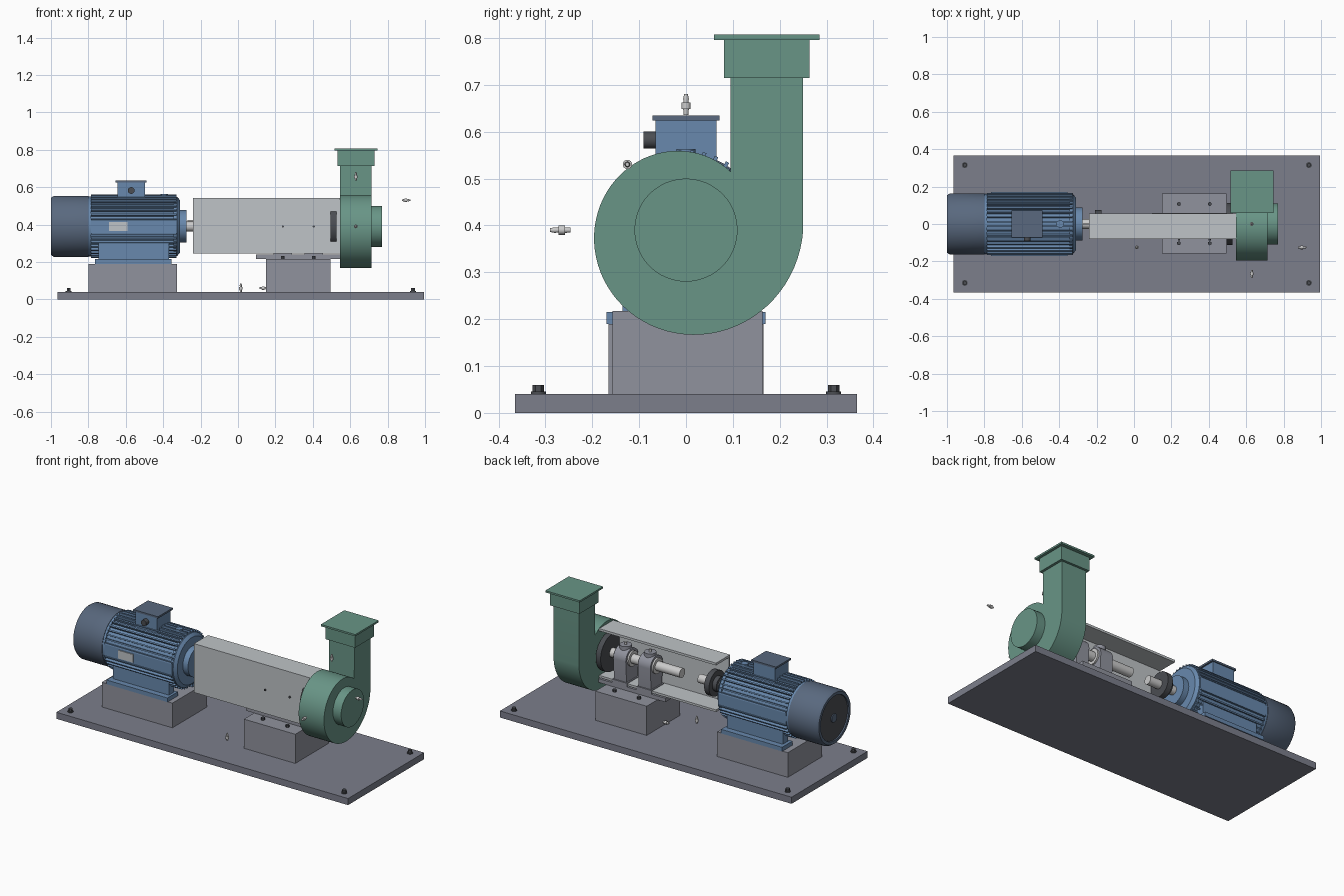
import bpy, bmesh
from math import pi, sin, cos, radians
from mathutils import Matrix, Vector

if "Cube" in bpy.data.objects:
    bpy.data.objects.remove(bpy.data.objects["Cube"])

AXIS_Z = 0.39  # height of the shaft line


def material(name, r, g, b):
    m = bpy.data.materials.new(name)
    m.diffuse_color = (r, g, b, 1)
    m.use_nodes = True
    m.node_tree.nodes["Principled BSDF"].inputs["Base Color"].default_value = m.diffuse_color
    return m


BLUE = material("motor_blue", 0.14, 0.25, 0.42)
NAVY = material("cowl_blue", 0.10, 0.14, 0.21)
GREEN = material("fan_green", 0.14, 0.30, 0.24)
SLATE = material("base_slate", 0.20, 0.21, 0.26)
STONE = material("pedestal_grey", 0.28, 0.29, 0.34)
LIGHT = material("guard_grey", 0.52, 0.55, 0.57)
STEEL = material("steel", 0.60, 0.61, 0.63)
DARK = material("dark_metal", 0.07, 0.075, 0.085)


def finish(name, bm, mat, smooth=False):
    bmesh.ops.recalc_face_normals(bm, faces=bm.faces)
    me = bpy.data.meshes.new(name)
    bm.to_mesh(me)
    bm.free()
    ob = bpy.data.objects.new(name, me)
    bpy.context.collection.objects.link(ob)
    me.materials.append(mat)
    if smooth:
        bpy.ops.object.select_all(action='DESELECT')
        ob.select_set(True)
        bpy.context.view_layer.objects.active = ob
        bpy.ops.object.shade_smooth_by_angle(angle=radians(35))
    return ob


def add_box(bm, x, y, z, rot=None):
    size = Matrix.Diagonal((x[1] - x[0], y[1] - y[0], z[1] - z[0], 1))
    mid = Matrix.Translation(((x[0] + x[1]) / 2, (y[0] + y[1]) / 2, (z[0] + z[1]) / 2))
    bmesh.ops.create_cube(bm, size=1, matrix=(rot or Matrix()) @ mid @ size)


def box(name, x, y, z, mat):
    bm = bmesh.new()
    add_box(bm, x, y, z)
    return finish(name, bm, mat)


def turned(name, profile, mat, origin=(0, 0, AXIS_Z), axis='X', n=48):
    """Revolve (distance along axis, radius) points."""
    bm = bmesh.new()
    vs = [bm.verts.new((0, r, d)) for d, r in profile]
    es = [bm.edges.new(p) for p in zip(vs, vs[1:])]
    bmesh.ops.spin(bm, geom=vs + es, cent=(0, 0, 0), axis=(0, 0, 1), angle=2 * pi, steps=n)
    bmesh.ops.remove_doubles(bm, verts=bm.verts, dist=1e-5)
    direction = {'X': (1, 0, 0), 'Y': (0, 1, 0), 'Z': (0, 0, 1), '-Y': (0, -1, 0)}[axis]
    rot = Vector((0, 0, 1)).rotation_difference(Vector(direction)).to_matrix().to_4x4()
    bm.transform(Matrix.Translation(origin) @ rot)
    return finish(name, bm, mat, True)


def rod(name, a, b, r, mat, origin=(0, 0, AXIS_Z), axis='X', n=48):
    return turned(name, [(a, 0), (a, r), (b, r), (b, 0)], mat, origin, axis, n)


def prism(name, points, x, mat, smooth=False):
    """Extrude a (y, z) outline along x."""
    bm = bmesh.new()
    f = bm.faces.new([bm.verts.new((x[0], y, z)) for y, z in points])
    ext = bmesh.ops.extrude_face_region(bm, geom=[f], use_keep_orig=True)
    new = [v for v in ext['geom'] if isinstance(v, bmesh.types.BMVert)]
    bmesh.ops.translate(bm, verts=new, vec=(x[1] - x[0], 0, 0))
    return finish(name, bm, mat, smooth)


# Base plate with corner bolts
box("base_plate", (-0.965, 0.995), (-0.365, 0.365), (0, 0.04), SLATE)
for x in (-0.905, 0.935):
    for y in (-0.315, 0.315):
        rod("anchor_washer", 0.04, 0.046, 0.016, DARK, (x, y, 0), 'Z', 24)
        rod("anchor_bolt", 0.04, 0.06, 0.012, DARK, (x, y, 0), 'Z', 6)

# Pedestals
box("motor_pedestal", (-0.80, -0.325), (-0.165, 0.165), (0.04, 0.19), STONE)
box("bearing_pedestal", (0.15, 0.495), (-0.157, 0.163), (0.04, 0.217), STONE)
box("bearing_sole_plate", (0.097, 0.545), (-0.06, 0.06), (0.217, 0.24), STONE)

# Motor body, end shields and fan cowl
rod("motor_barrel", -0.80, -0.33, 0.152, BLUE)
for x in (-0.80, -0.345):
    rod("motor_end_ring", x, x + 0.015, 0.160, BLUE)
turned("motor_end_shield", [(-0.34, 0), (-0.34, 0.158), (-0.325, 0.158), (-0.31, 0.14),
                            (-0.31, 0.087), (-0.275, 0.087), (-0.275, 0)], BLUE)
turned("fan_cowl", [(-0.80, 0), (-0.80, 0.163), (-0.985, 0.163), (-1.0, 0.153),
                    (-1.0, 0.135), (-0.985, 0.135), (-0.985, 0)], NAVY)
rod("cowl_grille", -0.992, -0.98, 0.134, DARK)
rod("cowl_hub", -0.998, -0.98, 0.026, NAVY)

# Cooling fins around the barrel, left off at the plain sides
bm = bmesh.new()
for i in range(40):
    a = 2 * pi * (i + 0.5) / 40
    if abs(sin(a)) > 0.22:
        rot = Matrix.Translation((0, 0, AXIS_Z)) @ Matrix.Rotation(a, 4, 'X')
        add_box(bm, (-0.785, -0.33), (0.145, 0.170), (-0.004, 0.004), rot)
finish("cooling_fins", bm, BLUE)
for s in (-1, 1):
    y = sorted((s * 0.12, s * 0.162))
    box("motor_side_pad", (-0.785, -0.33), y, (0.355, 0.425), BLUE)
    box("motor_foot", (-0.765, -0.355), sorted((s * 0.07, s * 0.170)), (0.19, 0.215), BLUE)
    box("motor_foot_web", (-0.745, -0.37), sorted((s * 0.085, s * 0.135)), (0.21, 0.30), BLUE)
box("rating_plate", (-0.69, -0.59), (-0.167, -0.16), (0.365, 0.415), LIGHT)

# Terminal box with cable gland and lifting eye
box("terminal_box", (-0.645, -0.498), (-0.065, 0.065), (0.53, 0.625), BLUE)
box("terminal_box_lid", (-0.655, -0.488), (-0.071, 0.071), (0.624, 0.635), NAVY)
rod("cable_gland", 0.06, 0.091, 0.018, DARK, (-0.571, 0, 0.582), '-Y', 24)
rod("lifting_boss", 0.53, 0.563, 0.02, BLUE, (-0.395, 0, 0), 'Z', 24)

# Motor shaft, key and coupling
rod("motor_shaft", -0.29, -0.095, 0.026, STEEL)
box("shaft_key", (-0.27, -0.235), (-0.006, 0.006), (0.405, 0.424), STEEL)
turned("coupling_hub", [(-0.235, 0), (-0.235, 0.045), (-0.208, 0.045), (-0.208, 0.076),
                        (-0.175, 0.076), (-0.175, 0)], DARK)

# Fan shaft and pillow-block bearings
rod("fan_shaft", 0.025, 0.56, 0.028, STEEL)
rod("shaft_seal_disc", 0.495, 0.527, 0.113, DARK)
for x in (0.24, 0.405):
    box("bearing_foot", (x - 0.05, x + 0.05), (-0.06, 0.06), (0.24, 0.262), STONE)
    arch = [(-0.052, 0.26), (0.052, 0.26)]
    arch += [(0.06 * cos(a), AXIS_Z + 0.06 * sin(a)) for a in [pi * i / 20 for i in range(21)]]
    prism("bearing_housing", arch, (x - 0.042, x + 0.042), STONE, True)
    rod("bearing_cover", x - 0.052, x + 0.052, 0.046, STEEL)
    rod("bearing_cap", 0.42, 0.464, 0.034, STONE, (x, 0, 0), 'Z', 32)
    rod("grease_nipple", 0.464, 0.478, 0.008, STEEL, (x, 0, 0), 'Z', 12)
    rod("grease_line", 0.05, 0.087, 0.006, DARK, (x, 0, AXIS_Z), '-Y', 12)
    for y in (-0.103, 0.107):
        rod("pedestal_bolt", 0.215, 0.231, 0.011, DARK, (x, y, 0), 'Z', 6)

# Shaft guard: channel open towards the back
prism("shaft_guard", [(-0.08, 0.245), (0.055, 0.245), (0.055, 0.258), (-0.068, 0.258),
                      (-0.068, 0.528), (0.055, 0.528), (0.055, 0.542), (-0.08, 0.542)],
      (-0.24, 0.546), LIGHT)

# Spiral fan casing running up into the outlet duct
spiral = []
for i in range(65):
    t = i / 64
    a, r = radians(53 + 307 * t), 0.157 + 0.093 * t
    spiral.append((r * cos(a), AXIS_Z + r * sin(a)))
prism("fan_casing", spiral + [(0.25, 0.72), (0.095, 0.72)], (0.545, 0.715), GREEN, True)
rod("fan_inlet", 0.70, 0.77, 0.11, GREEN)
box("outlet_collar", (0.532, 0.730), (0.081, 0.264), (0.714, 0.797), GREEN)
box("outlet_flange", (0.515, 0.746), (0.060, 0.285), (0.796, 0.807), GREEN)

# Small instrument fittings
FITTING = [(-0.022, 0), (-0.022, 0.005), (-0.01, 0.006), (-0.01, 0.010), (0.004, 0.010),
           (0.004, 0.005), (0.012, 0.006), (0.022, 0.004), (0.022, 0)]
for pos, axis in [((0.63, 0, 0.658), 'Z'), ((0.63, -0.268, AXIS_Z), '-Y'),
                  ((0.90, -0.125, 0.53), 'X'), ((0.015, -0.125, 0.062), 'Z'),
                  ((0.137, 0, 0.06), 'X')]:
    turned("fitting", FITTING, STEEL, pos, axis, 16)
